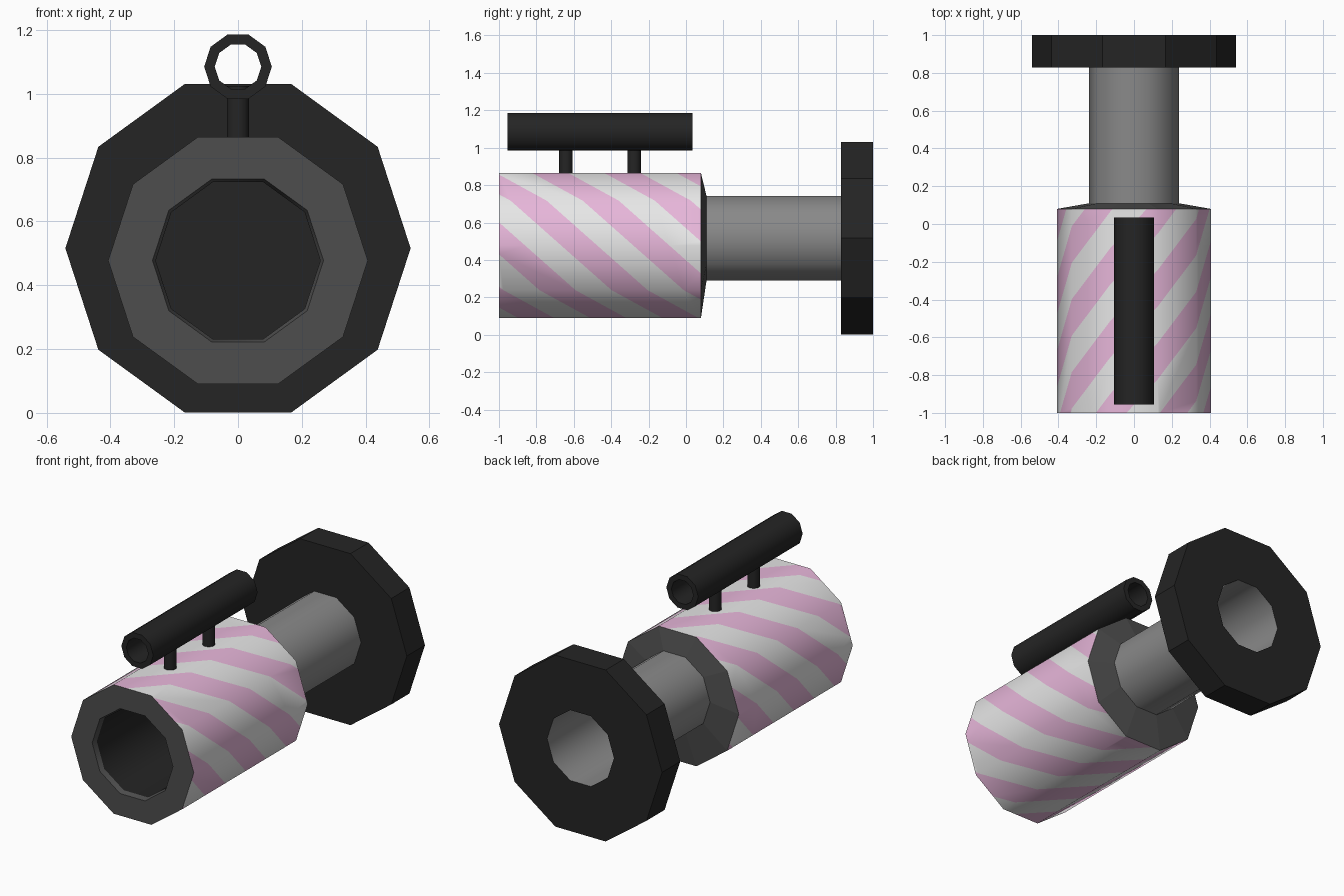
import bpy, bmesh, math
from mathutils import Vector

if "Cube" in bpy.data.objects:
    bpy.data.objects.remove(bpy.data.objects["Cube"])

SIDES = 10
BODY_Z, TUBE_Z, RAIL_Z = 0.4775, 0.516, 1.085


def material(name, r, g, b):
    m = bpy.data.materials.new(name)
    m.diffuse_color = (r, g, b, 1)
    m.use_nodes = True
    m.node_tree.nodes["Principled BSDF"].inputs["Base Color"].default_value = m.diffuse_color
    return m


WHITE = material("off_white", 0.80, 0.80, 0.80)
PINK = material("pale_pink", 0.80, 0.47, 0.70)
GREY = material("mid_grey", 0.25, 0.25, 0.25)
DARK = material("dark_grey", 0.075, 0.075, 0.075)
BLACK = material("near_black", 0.018, 0.018, 0.018)


def finish(name, bm, mats, smooth=True):
    me = bpy.data.meshes.new(name)
    bm.to_mesh(me)
    bm.free()
    ob = bpy.data.objects.new(name, me)
    bpy.context.collection.objects.link(ob)
    for m in mats:
        me.materials.append(m)
    if smooth:
        bpy.ops.object.select_all(action='DESELECT')
        ob.select_set(True)
        bpy.context.view_layer.objects.active = ob
        bpy.ops.object.shade_smooth_by_angle(angle=math.radians(40))
    return ob


def loft(name, profile, mat, cap_start=False, cap_end=False, closed=False, smooth=True):
    """Ten-sided rings along y, profile = (radius, y, centre z)."""
    bm = bmesh.new()
    rings = []
    for r, y, z in profile:
        rings.append([bm.verts.new((r * math.cos(k * math.tau / SIDES), y,
                                    z + r * math.sin(k * math.tau / SIDES)))
                      for k in range(SIDES)])
    pairs = list(zip(rings, rings[1:]))
    if closed:
        pairs.append((rings[-1], rings[0]))
    for a, b in pairs:
        for k in range(SIDES):
            n = (k + 1) % SIDES
            bm.faces.new((a[k], b[k], b[n], a[n]))
    if cap_start:
        bm.faces.new(rings[0])
    if cap_end:
        bm.faces.new(rings[-1][::-1])
    return finish(name, bm, [mat], smooth)


# Striped sleeve: cut slanted stripes on an unrolled sheet, then wrap it
R, Y0, Y1 = 0.407, -1.0, 0.08
RISE = 0.27                    # stripe advance per facet
PERIOD = RISE * SIDES / 7      # seven stripes round the barrel
CENTRE = -0.34                 # centre of one pink stripe at facet edge 0
bm = bmesh.new()
low = [bm.verts.new((u, Y0, 0)) for u in range(SIDES + 1)]
high = [bm.verts.new((u, Y1, 0)) for u in range(SIDES + 1)]
for u in range(SIDES):
    bm.faces.new((low[u], low[u + 1], high[u + 1], high[u]))
normal = Vector((-RISE, 1, 0)).normalized()
for k in range(-20, 8):
    y = CENTRE + (k * 0.5 + 0.25) * PERIOD
    bmesh.ops.bisect_plane(bm, geom=bm.verts[:] + bm.edges[:] + bm.faces[:],
                           plane_co=(0, y, 0), plane_no=normal, dist=1e-6)
for f in bm.faces:
    c = f.calc_center_median()
    phase = (c.y - RISE * c.x - CENTRE) / PERIOD + 0.25
    f.material_index = 1 if phase % 1 < 0.5 else 0
corner = [Vector((R * math.cos(math.radians(72 - 36 * u)), 0,
                  BODY_Z + R * math.sin(math.radians(72 - 36 * u)))) for u in range(SIDES + 2)]
for v in bm.verts:
    u = min(int(v.co.x + 1e-5), SIDES)
    p = corner[u].lerp(corner[u + 1], max(0, v.co.x - u))
    v.co = (p.x, v.co.y, p.z)
bmesh.ops.remove_doubles(bm, verts=bm.verts[:], dist=1e-4)
finish("striped_sleeve", bm, [WHITE, PINK])

# Barrel front face with lip, dark bore, and rear taper
loft("barrel_front", [(0.258, -0.97, BODY_Z), (0.268, -1, BODY_Z), (R, -1, BODY_Z)], DARK)
loft("barrel_bore", [(0.258, 0.05, BODY_Z), (0.258, -0.97, BODY_Z)], BLACK, cap_start=True)
loft("barrel_rear_taper", [(R, 0.08, BODY_Z), (0.236, 0.11, TUBE_Z)], DARK, smooth=False)

# Rear tube, hollow from behind
loft("rear_tube", [(0.237, 0.1, TUBE_Z), (0.237, 0.84, TUBE_Z)], GREY)
loft("rear_tube_inside", [(0.222, 1.0, TUBE_Z), (0.222, 0.12, TUBE_Z)], GREY, cap_end=True)

# Large end flange
loft("end_flange", [(0.236, 0.828, TUBE_Z), (0.541, 0.828, TUBE_Z),
                    (0.541, 1.0, TUBE_Z), (0.222, 1.0, TUBE_Z)], BLACK, smooth=False)

# Hollow sight pipe on two posts
loft("top_pipe", [(0.073, -0.955, RAIL_Z), (0.106, -0.955, RAIL_Z),
                  (0.106, 0.035, RAIL_Z), (0.073, 0.035, RAIL_Z)], BLACK, closed=True)
for name, y in (("front_post", -0.642), ("rear_post", -0.277)):
    bm = bmesh.new()
    bmesh.ops.create_cone(bm, cap_ends=True, segments=SIDES, radius1=0.036,
                          radius2=0.036, depth=0.18)
    bmesh.ops.translate(bm, verts=bm.verts[:], vec=(0, y, 0.935))
    finish(name, bm, [BLACK])
